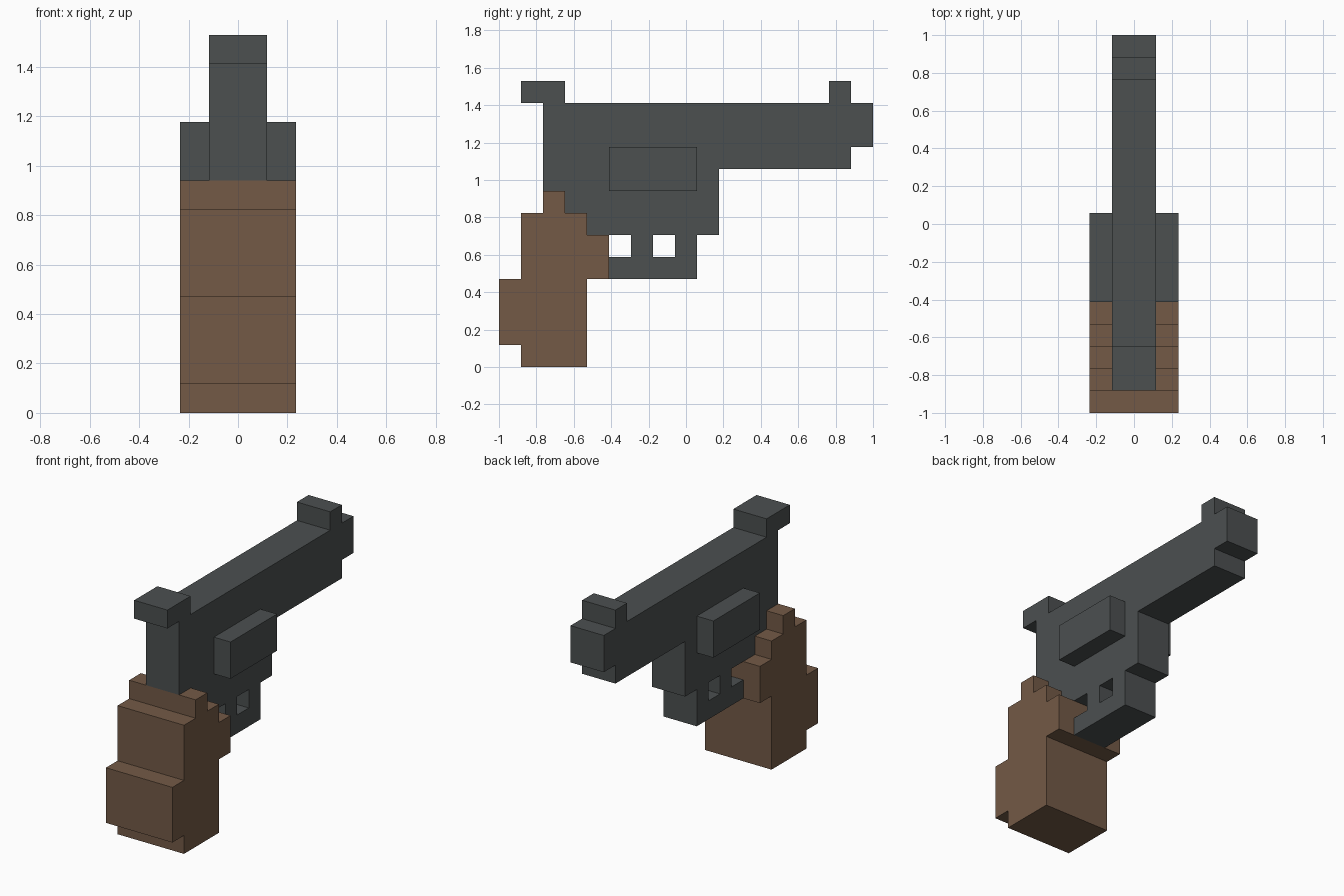
import bpy
import bmesh

UNIT = 2 / 17  # size of one block

cube = bpy.data.objects.get("Cube")
if cube:
    bpy.data.objects.remove(cube, do_unlink=True)


def make_material(name, rgb):
    mat = bpy.data.materials.new(name)
    mat.use_nodes = True
    color = (*rgb, 1)
    mat.diffuse_color = color
    mat.node_tree.nodes["Principled BSDF"].inputs["Base Color"].default_value = color
    return mat


def extrude_profile(name, profile, half_width, mat):
    """Extrude a side outline, given in blocks (y, z), equally to both sides."""
    bm = bmesh.new()
    face = bm.faces.new([bm.verts.new((-half_width * UNIT, y * UNIT - 1, z * UNIT))
                         for y, z in profile])
    grown = bmesh.ops.extrude_face_region(bm, geom=[face])["geom"]
    moved = [v for v in grown if isinstance(v, bmesh.types.BMVert)]
    bmesh.ops.translate(bm, verts=moved, vec=(2 * half_width * UNIT, 0, 0))
    bmesh.ops.recalc_face_normals(bm, faces=bm.faces)
    mesh = bpy.data.meshes.new(name)
    bm.to_mesh(mesh)
    bm.free()
    mesh.materials.append(mat)
    obj = bpy.data.objects.new(name, mesh)
    bpy.context.collection.objects.link(obj)
    return obj


def rectangle(y0, y1, z0, z1):
    return [(y0, z0), (y1, z0), (y1, z1), (y0, z1)]


steel = make_material("dark steel", (0.072, 0.080, 0.081))
wood = make_material("brown wood", (0.172, 0.101, 0.061))

# Frame, barrel, sights, trigger and guard in one outline
frame = extrude_profile("frame_and_barrel", [
    (2, 8), (3, 8), (3, 7), (4, 7), (4, 6), (6, 6), (6, 5), (5, 5), (5, 4),
    (9, 4), (9, 6), (10, 6), (10, 9), (16, 9), (16, 10), (17, 10), (17, 12),
    (16, 12), (16, 13), (15, 13), (15, 12), (3, 12), (3, 13), (1, 13),
    (1, 12), (2, 12)], 1, steel)

# Opening in front of the trigger
cutter = extrude_profile("guard_opening_cutter", rectangle(7, 8, 5, 6), 1.5, steel)
cutter.hide_render = True
cut = frame.modifiers.new("guard_opening", "BOOLEAN")
cut.operation = "DIFFERENCE"
cut.solver = "EXACT"
cut.object = cutter
bpy.context.view_layer.objects.active = frame
bpy.ops.object.modifier_apply(modifier=cut.name)
bpy.data.objects.remove(cutter, do_unlink=True)

# Wide block standing out on both sides of the frame
extrude_profile("cylinder_block", rectangle(5, 9, 8, 10), 2, steel)

# Stepped grip
extrude_profile("grip", [
    (1, 0), (4, 0), (4, 4), (5, 4), (5, 6), (4, 6), (4, 7), (3, 7), (3, 8),
    (2, 8), (2, 7), (1, 7), (1, 4), (0, 4), (0, 1), (1, 1)], 2, wood)
